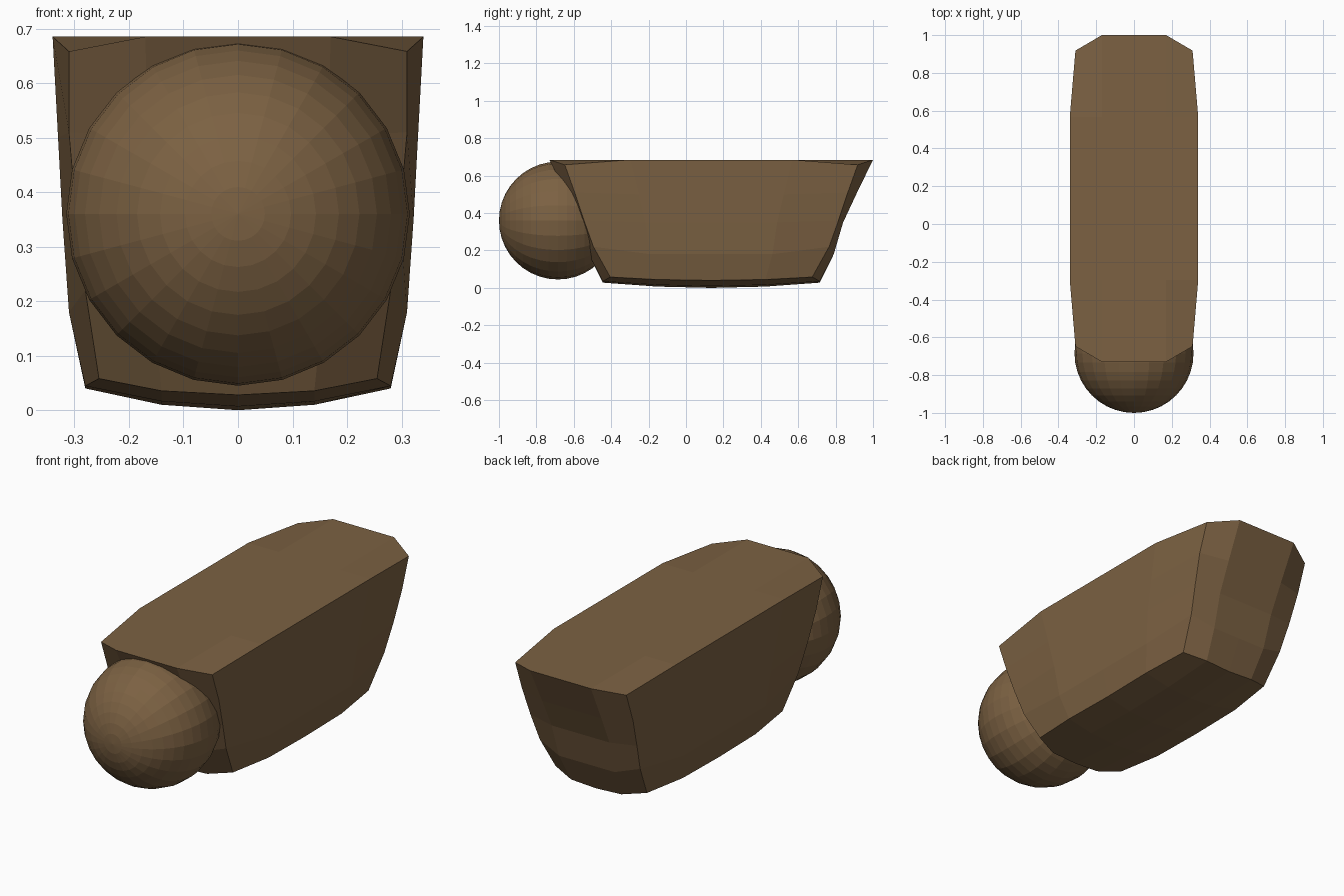
import bpy, bmesh
from math import pi
from mathutils import Matrix

if "Cube" in bpy.data.objects:
    bpy.data.objects.remove(bpy.data.objects["Cube"])

mat = bpy.data.materials.new("brown")
mat.diffuse_color = (0.2, 0.12, 0.055, 1)
mat.use_nodes = True
mat.node_tree.nodes["Principled BSDF"].inputs["Base Color"].default_value = mat.diffuse_color


def make(name, bm):
    bmesh.ops.recalc_face_normals(bm, faces=bm.faces)
    me = bpy.data.meshes.new(name)
    bm.to_mesh(me)
    bm.free()
    me.materials.append(mat)
    ob = bpy.data.objects.new(name, me)
    bpy.context.collection.objects.link(ob)
    return ob


# Per height level: z, half width, half length, and corner z, half width, half length
LEVELS = [
    (0.00, 0.280, 0.58, 0.00, 0.255, 0.54),
    (0.18, 0.310, 0.655, 0.22, 0.280, 0.63),
    (0.35, 0.322, 0.705, 0.36, 0.297, 0.68),
    (0.50, 0.330, 0.775, 0.51, 0.310, 0.73),
    (0.685, 0.340, 0.865, 0.658, 0.310, 0.783),
]

# Tapered block: subdivided cube with pinched corners and a slightly rounded bottom
bm = bmesh.new()
bmesh.ops.create_cube(bm, size=2)
bmesh.ops.subdivide_edges(bm, edges=bm.edges[:], cuts=3, use_grid_fill=True)
for vert in bm.verts:
    u, v, w = vert.co
    level = round((w + 1) * 2)
    corner = abs(u) > 0.9 and abs(v) > 0.9
    z, hx, hy = LEVELS[level][3:] if corner else LEVELS[level][:3]
    if level == 0:
        z = 0.04 * u * u + 0.028 * v * v - 0.01 * u * u * v * v
    vert.co = (u * hx, 0.135 + v * hy, z)
make("tapered_body", bm)

# Ball on the front end, poles along y
bm = bmesh.new()
bmesh.ops.create_uvsphere(
    bm, u_segments=24, v_segments=20, radius=0.315,
    matrix=Matrix.Translation((0, -0.685, 0.36)) @ Matrix.Rotation(pi / 2, 4, 'X'))
make("front_ball", bm)
